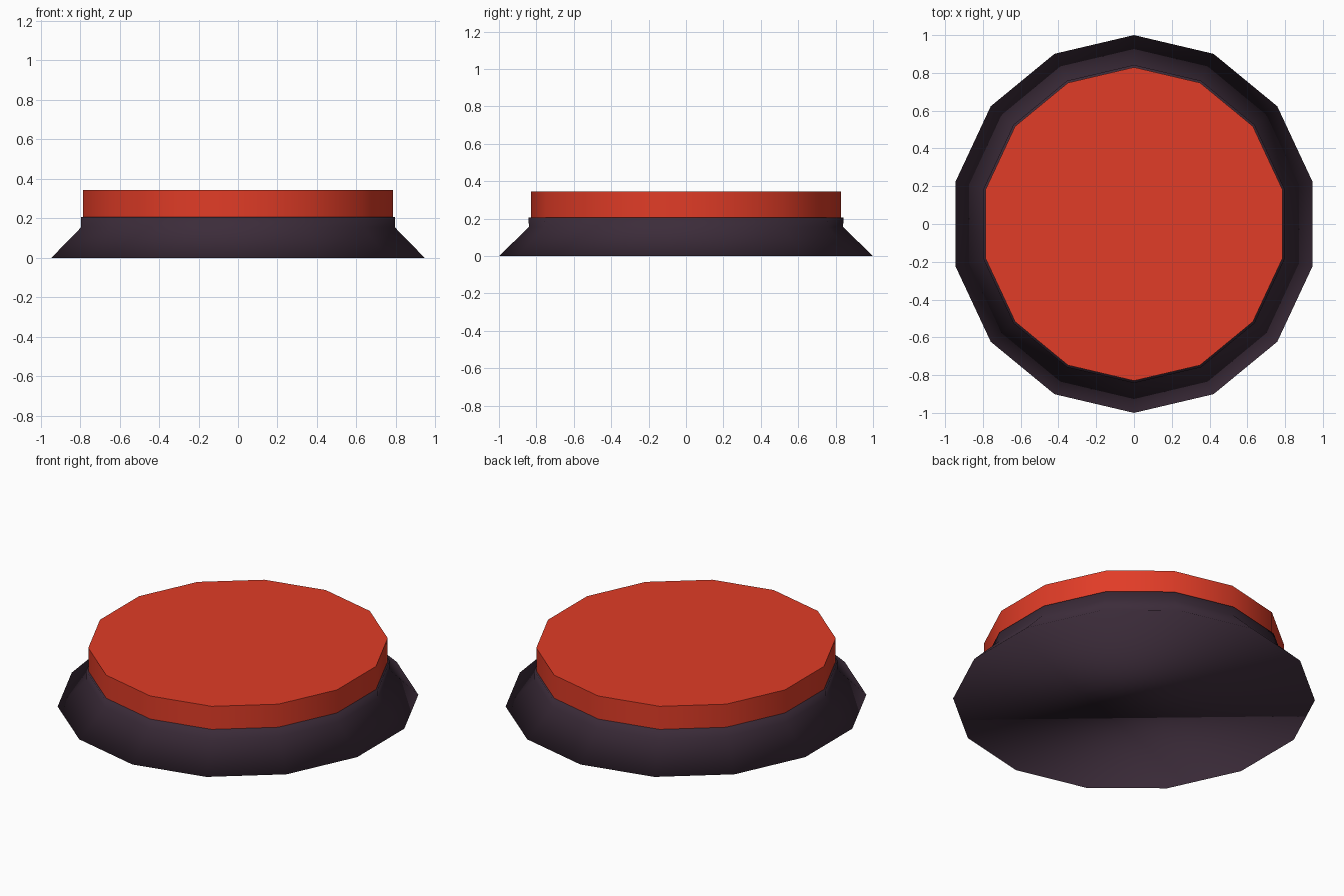
import bpy, bmesh, math

if "Cube" in bpy.data.objects:
    bpy.data.objects.remove(bpy.data.objects["Cube"])

SIDES = 14
X_SCALE = 0.97  # slightly narrower across x


def material(name, rgb):
    m = bpy.data.materials.new(name)
    m.diffuse_color = (*rgb, 1)
    m.use_nodes = True
    m.node_tree.nodes["Principled BSDF"].inputs["Base Color"].default_value = m.diffuse_color
    return m


def turned(name, profile, mat):
    """Stack 14-sided rings from (radius, z) pairs and cap both ends."""
    bm = bmesh.new()
    rings = []
    for r, z in profile:
        ring = []
        for i in range(SIDES):
            a = math.pi / 2 + 2 * math.pi * i / SIDES
            ring.append(bm.verts.new((r * X_SCALE * math.cos(a), r * math.sin(a), z)))
        rings.append(ring)
    for lo, hi in zip(rings, rings[1:]):
        for i in range(SIDES):
            j = (i + 1) % SIDES
            bm.faces.new((lo[i], lo[j], hi[j], hi[i]))
    bm.faces.new(rings[0][::-1])
    bm.faces.new(rings[-1])
    for f in bm.faces:
        f.smooth = True
    mesh = bpy.data.meshes.new(name)
    bm.to_mesh(mesh)
    bm.free()
    mesh.materials.append(mat)
    obj = bpy.data.objects.new(name, mesh)
    bpy.context.collection.objects.link(obj)
    return obj


# Flared dark housing with a short upright collar, smooth all over
turned("base", [(1.0, 0), (0.84, 0.155), (0.842, 0.207)],
       material("dark_plum", (0.045, 0.025, 0.042)))

# Red push cap with a crisp top edge
cap = turned("button_cap", [(0.83, 0.2), (0.83, 0.345)],
             material("red", (0.75, 0.045, 0.02)))
bpy.ops.object.select_all(action='DESELECT')
cap.select_set(True)
bpy.context.view_layer.objects.active = cap
bpy.ops.object.shade_smooth_by_angle(angle=math.radians(30))
